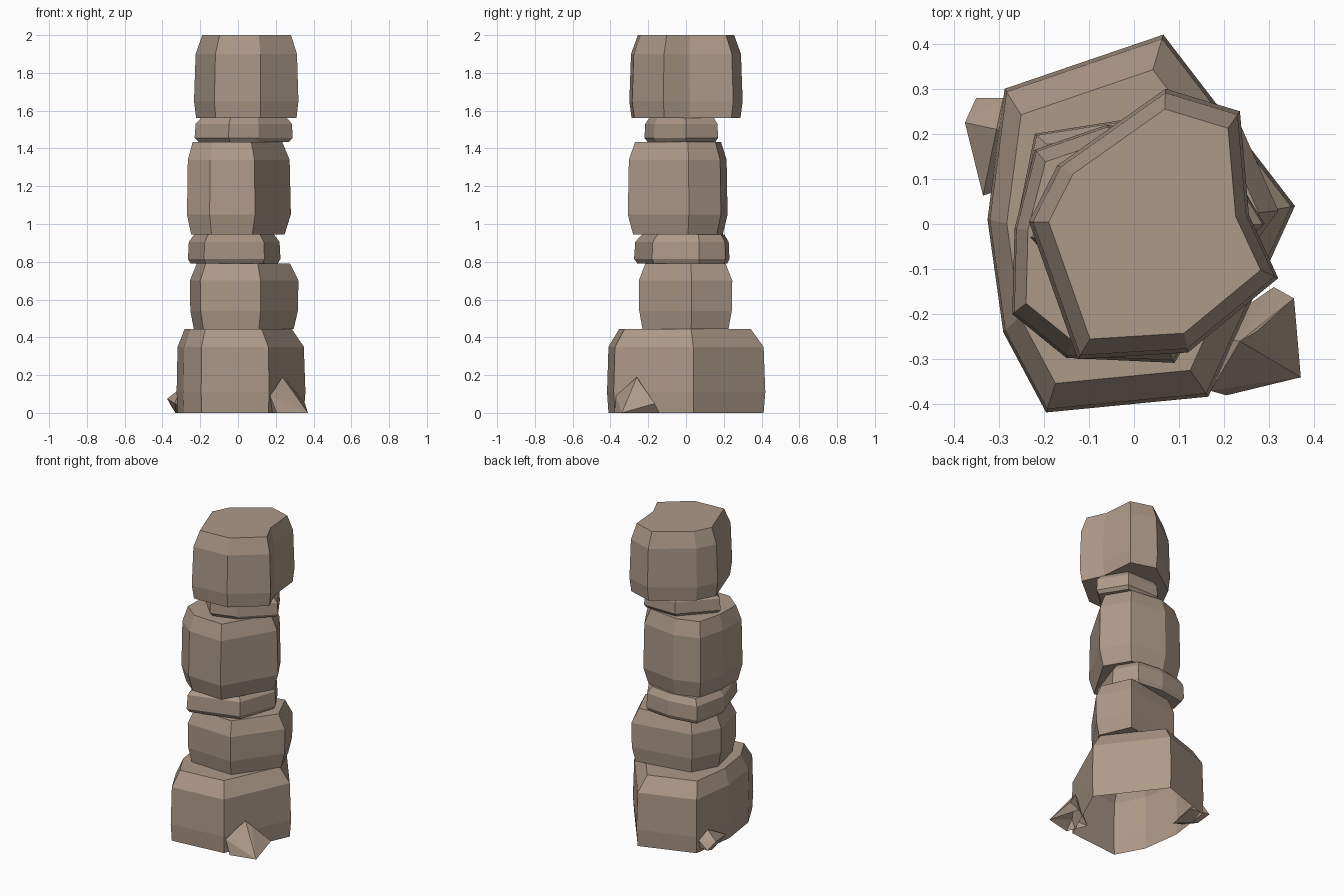
import bpy, bmesh
from mathutils import Vector

cube = bpy.data.objects.get("Cube")
if cube:
    bpy.data.objects.remove(cube, do_unlink=True)

# One weathered brown rock colour
rock = bpy.data.materials.new("brown_rock")
rock.use_nodes = True
colour = (0.42, 0.32, 0.25, 1)
rock.diffuse_color = colour
rock.node_tree.nodes["Principled BSDF"].inputs["Base Color"].default_value = colour


def finish(name, bm):
    bmesh.ops.recalc_face_normals(bm, faces=bm.faces)
    mesh = bpy.data.meshes.new(name)
    bm.to_mesh(mesh)
    bm.free()
    mesh.materials.append(rock)
    obj = bpy.data.objects.new(name, mesh)
    bpy.context.collection.objects.link(obj)


def stone(name, outline, rings, open_bottom=False):
    """Loft a footprint through (height, scale) rings about its centre."""
    bm = bmesh.new()
    points = [Vector((x, y, 0)) for x, y in outline]
    centre = sum(points, Vector()) / len(points)
    loops = []
    for z, s in rings:
        loops.append([bm.verts.new(centre + (p - centre) * s + Vector((0, 0, z)))
                      for p in points])
    n = len(points)
    for low, high in zip(loops, loops[1:]):
        for i in range(n):
            j = (i + 1) % n
            bm.faces.new((low[i], low[j], high[j], high[i]))
    bm.faces.new(loops[-1])
    if not open_bottom:
        bm.faces.new(loops[0][::-1])
    finish(name, bm)


def chip(name, points):
    """Small angular rock: convex hull without its ground face."""
    bm = bmesh.new()
    for p in points:
        bm.verts.new(p)
    bmesh.ops.convex_hull(bm, input=bm.verts)
    ground = [f for f in bm.faces if all(v.co.z < 0.001 for v in f.verts)]
    bmesh.ops.delete(bm, geom=ground, context='FACES')
    loose = [v for v in bm.verts if not v.link_faces]
    bmesh.ops.delete(bm, geom=loose, context='VERTS')
    finish(name, bm)


# Big stones, bottom to top
stone("base_stone",
      [(-0.325, 0.01), (-0.29, -0.24), (-0.195, -0.418), (0.165, -0.383),
       (0.357, 0.04), (0.065, 0.42), (-0.287, 0.30)],
      [(0, 0.98), (0.11, 1), (0.35, 0.98), (0.445, 0.83)], open_bottom=True)

stone("lower_stone",
      [(-0.255, 0.0), (-0.2, -0.235), (0.12, -0.25), (0.32, 0.03),
       (0.225, 0.245), (-0.165, 0.175)],
      [(0.445, 0.92), (0.54, 0.99), (0.7, 1), (0.79, 0.86)])

stone("middle_stone",
      [(-0.27, -0.2), (-0.15, -0.297), (0.09, -0.308), (0.28, 0.015),
       (0.18, 0.185), (-0.06, 0.22), (-0.22, 0.165), (-0.265, -0.01)],
      [(0.945, 0.9), (1.05, 1), (1.34, 0.98), (1.435, 0.86)])

stone("top_stone",
      [(-0.233, 0.005), (-0.17, 0.13), (0.07, 0.30), (0.235, 0.25),
       (0.255, 0.02), (0.32, -0.12), (0.12, -0.285), (-0.125, -0.30)],
      [(1.56, 0.96), (1.65, 1), (1.9, 0.97), (2.0, 0.85)])

# Thin spacer slabs between the big stones
stone("lower_slab",
      [(-0.265, -0.02), (-0.18, -0.275), (0.14, -0.18), (0.225, 0.07),
       (0.14, 0.21), (-0.03, 0.23), (-0.22, 0.2)],
      [(0.79, 0.94), (0.815, 1), (0.905, 0.98), (0.945, 0.86)])

stone("upper_slab",
      [(-0.23, -0.03), (-0.05, -0.22), (0.11, -0.17), (0.29, 0.0),
       (0.185, 0.17), (-0.04, 0.17)],
      [(1.435, 0.92), (1.455, 1), (1.53, 0.98), (1.56, 0.88)])

# Broken chips leaning on the base
chip("front_chip",
     [(0.17, -0.37, 0.09), (0.205, -0.38, 0), (0.37, -0.34, 0), (0.355, -0.165, 0.05),
      (0.31, -0.14, 0), (0.235, -0.26, 0.19), (0.27, -0.24, 0.155), (0.15, -0.25, 0)])
chip("back_chip",
     [(-0.375, 0.225, 0.075), (-0.35, 0.28, 0.03), (-0.29, 0.28, 0.08), (-0.335, 0.063, 0.05),
      (-0.305, 0.21, 0.13), (-0.33, 0.2, 0), (-0.22, 0.26, 0.03), (-0.22, 0.1, 0)])
